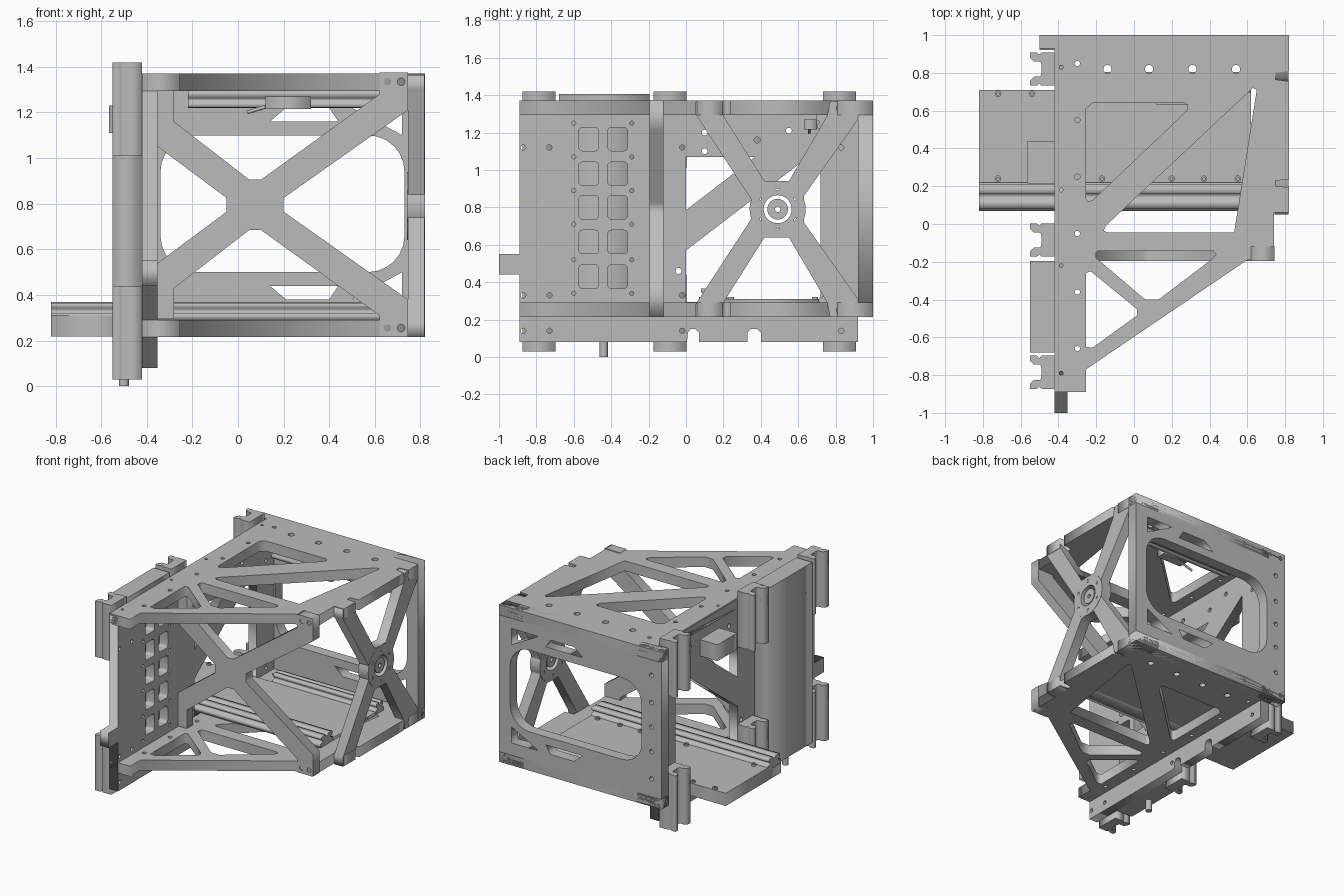
import bpy, bmesh, math
from mathutils import Vector

cube = bpy.data.objects.get("Cube")
if cube:
    bpy.data.objects.remove(cube, do_unlink=True)

grey = bpy.data.materials.new("machined grey")
grey.use_nodes = True
grey.diffuse_color = (0.5, 0.5, 0.5, 1)
grey.node_tree.nodes["Principled BSDF"].inputs["Base Color"].default_value = (0.5, 0.5, 0.5, 1)


def circle(u, v, r=0.014, n=16):
    return [(u + r * math.cos(2 * math.pi * i / n), v + r * math.sin(2 * math.pi * i / n)) for i in range(n)]


def rounded(u0, u1, v0, v1, r, n=6):
    pts = []
    corners = [(u1 - r, v1 - r), (u0 + r, v1 - r), (u0 + r, v0 + r), (u1 - r, v0 + r)]
    for k, (u, v) in enumerate(corners):
        for i in range(n + 1):
            a = math.pi / 2 * (k + i / n)
            pts.append((u + r * math.cos(a), v + r * math.sin(a)))
    return pts


def rect(u0, u1, v0, v1):
    return [(u0, v0), (u1, v0), (u1, v1), (u0, v1)]


def plate(name, axis, lo, hi, outline, holes=()):
    """Extrude a flat profile with holes from lo to hi along an axis."""
    cu = bpy.data.curves.new(name + " profile", "CURVE")
    cu.dimensions = "2D"
    cu.fill_mode = "BOTH"
    cu.extrude = (hi - lo) / 2
    for pts in [outline, *holes]:
        s = cu.splines.new("POLY")
        s.points.add(len(pts) - 1)
        for p, (u, v) in zip(s.points, pts):
            p.co = (u, v, 0, 1)
        s.use_cyclic_u = True
    tmp = bpy.data.objects.new(name + " profile", cu)
    bpy.context.scene.collection.objects.link(tmp)
    bpy.context.view_layer.update()
    me = bpy.data.meshes.new_from_object(tmp.evaluated_get(bpy.context.evaluated_depsgraph_get()))
    bpy.data.objects.remove(tmp, do_unlink=True)
    bpy.data.curves.remove(cu)
    mid = (lo + hi) / 2
    for vert in me.vertices:
        u, v, w = vert.co
        w += mid
        vert.co = Vector({"x": (w, u, v), "y": (u, w, v), "z": (u, v, w)}[axis])
    bm = bmesh.new()
    bm.from_mesh(me)
    bmesh.ops.remove_doubles(bm, verts=bm.verts, dist=0.0002)
    bmesh.ops.recalc_face_normals(bm, faces=bm.faces)
    bm.to_mesh(me)
    bm.free()
    me.name = name
    me.materials.clear()
    me.materials.append(grey)
    ob = bpy.data.objects.new(name, me)
    bpy.context.scene.collection.objects.link(ob)
    return ob


def box(name, x, y, z):
    return plate(name, "z", z[0], z[1], rect(*x, *y))


def flip(pts, c):
    """Mirror a profile about the level v = c."""
    return [(u, 2 * c - v) for u, v in pts]


# Top and bottom decks: tapered outline with truss cutouts
deck = [(-0.5, 1), (0.82, 1), (0.82, 0.81), (0.75, 0.8), (0.75, 0.765), (0.82, 0.755), (0.82, 0.235),
        (0.75, 0.23), (0.75, 0.2), (0.82, 0.195), (0.82, 0.06), (0.74, 0.06), (0.74, -0.19), (0.6, -0.19),
        (-0.255, -0.77), (-0.255, -0.89), (-0.42, -0.89), (-0.42, 0.93), (-0.5, 0.93)]
truss = [
    [(-0.255, 0.61), (-0.255, 0.14), (-0.245, 0.12), (-0.22, 0.125), (0.28, 0.6), (0.285, 0.63), (0.27, 0.64), (-0.22, 0.64)],
    [(0.65, 0.71), (0.63, 0.72), (-0.15, -0.01), (-0.16, -0.035), (-0.14, -0.045), (0.53, -0.045)],
    [(-0.2, -0.15), (-0.19, -0.143), (0.42, -0.143), (0.435, -0.16), (0.42, -0.18), (0.13, -0.4), (0.06, -0.4), (-0.2, -0.18)],
    [(-0.255, -0.26), (-0.23, -0.25), (0.015, -0.45), (0.015, -0.485), (-0.22, -0.655), (-0.255, -0.65)],
]
deck_holes = [circle(x, 0.82, 0.022) for x in (-0.14, 0.08, 0.31, 0.54)]
deck_holes += [circle(-0.3, y) for y in (0.85, 0.55, 0.25, -0.05, -0.36, -0.66)]
deck_holes += [circle(-0.385, y, 0.01) for y in (0.83, 0.18, -0.22, -0.79)]
for name, lo in (("top_deck", 1.295), ("bottom_deck", 0.215)):
    plate(name, "z", lo, lo + 0.075, deck, truss + deck_holes)

# Left wall with front tab, cable notches, pocket grid and diagonal bracing
wall = [(-0.89, 0.08), (0.035 - 0.03, 0.08), (0.01, 0.13), (0.025, 0.15), (0.05, 0.15), (0.07, 0.13), (0.07, 0.08),
        (0.33, 0.08), (0.33, 0.13), (0.345, 0.15), (0.38, 0.15), (0.4, 0.13), (0.4, 0.08), (0.92, 0.08),
        (0.92, 1.36), (-0.89, 1.36), (-0.89, 0.55), (-1, 0.55), (-1, 0.44), (-0.89, 0.44)]
wall_cuts = [[(0, 1.07), (0.37, 1.07), (0, 0.785)], [(0, 0.57), (0.72, 1.12), (0.72, 0.295), (0, 0.295)]]
for z in (0.43, 0.615, 0.8, 0.98, 1.165):
    for y in (-0.52, -0.365):
        wall_cuts.append(rounded(y - 0.053, y + 0.053, z - 0.063, z + 0.063, 0.02, 3))
for y in (-0.87, -0.73, -0.02, 0.83):
    wall_cuts += [circle(y, z) for z in (0.14, 0.33, 1.12)]
wall_cuts += [circle(y, z, 0.011) for y in (-0.6, -0.29) for z in (0.34, 0.52, 0.71, 0.89, 1.07, 1.25)]
wall_cuts += [circle(y, z, 0.016) for y, z in ((0.1, 1.2), (0.1, 1.1), (0.38, 1.16), (0.55, 1.21), (-0.04, 0.46))]
plate("left_wall", "x", -0.42, -0.352, wall, wall_cuts)

# Back panel: large rounded window, corner lightening cuts and bolt rows
upper_cuts = [[(0.14, 1.16), (0.44, 1.16), (0.4, 1.22), (0.21, 1.22)], [(0.5, 1.22), (0.72, 1.22), (0.72, 1.1)]]
back_cuts = [rounded(-0.34, 0.73, 0.5, 1.1, 0.16)] + upper_cuts + [flip(c, 0.8) for c in upper_cuts]
back_cuts += [circle(x, z, 0.016) for x in (-0.46, -0.3, -0.14, 0.08, 0.31, 0.54, 0.77) for z in (0.255, 1.33)]
back_cuts += [circle(-0.42, z, 0.016) for z in (0.42, 0.62, 0.8, 0.98, 1.18)]
plate("back_panel", "y", 0.92, 1.0, rect(-0.5, 0.82, 0.215, 1.37), back_cuts)

# Front cross brace, built as its upper half mirrored downward
upper = [(-0.352, 1.05), (-0.352, 1.295), (-0.28, 1.295), (-0.28, 1.27), (0.05, 0.905), (0.1, 0.905), (0.62, 1.28),
         (0.62, 1.375), (0.745, 1.375), (0.745, 1.21), (0.2, 0.825)]
upper[3:4] = [(-0.28, 1.16), (0.05, 0.905)]
mid_level = 0.795
cross = [(-0.05, 0.825)] + upper
cross += flip(cross, mid_level)[::-1]
bolts = [circle(x, z, 0.017) for x in (0.655, 0.715) for z in (0.255, 1.335)]
plate("front_cross_brace", "y", -0.195, -0.12, cross, bolts)

# Right cross brace with round hub
half = [(0.35, 0.84), (0.05, 1.3), (0.05, 1.365), (0.19, 1.365), (0.2, 1.29), (0.42, 0.94), (0.55, 0.94),
        (0.755, 1.29), (0.77, 1.365), (0.92, 1.365), (0.92, 1.27), (0.63, 0.86)]
side = half + flip(half, 0.79)[::-1]
bolts = [circle(y, z, 0.017) for y in (0.08, 0.15, 0.82) for z in (0.25, 1.33)]
plate("right_cross_brace", "x", 0.745, 0.818, side, [circle(0.49, 0.79, 0.11, 32)] + bolts)
hub_bolts = [circle(0.49 + 0.115 * math.sin(a), 0.79 + 0.115 * math.cos(a), 0.012)
             for a in [i * math.pi / 3 for i in range(6)]]
plate("right_hub", "x", 0.74, 0.82, circle(0.49, 0.79, 0.15, 40), [circle(0.49, 0.79, 0.075, 32)] + hub_bolts)
plate("hub_bearing", "x", 0.75, 0.81, circle(0.49, 0.79, 0.055, 32), [circle(0.49, 0.79, 0.015)])

# Vertical slide carriages on the outside of the left wall
for i, yc in enumerate((-0.785, -0.085, 0.82)):
    edge = [(-0.42, 0.088), (-0.49, 0.088), (-0.5, 0.075), (-0.515, 0.088), (-0.55, 0.088), (-0.55, 0.06),
            (-0.53, 0.04), (-0.495, 0.04), (-0.49, 0.02)]
    prof = [(x, yc + d) for x, d in edge] + [(x, yc - d) for x, d in reversed(edge)]
    for j, z in enumerate((0.03, 1.01)):
        plate(f"carriage_{i}_{j}", "z", z, z + 0.41, prof)

# Drive housing, output peg and small motor block
box("drive_housing", (-0.55, -0.42), (-0.68, -0.195), (0.08, 1.405))
plate("drive_peg", "z", 0, 0.1, circle(-0.5, -0.44, 0.022))
box("motor_block", (-0.565, -0.42), (0.215, 0.44), (1.11, 1.23))

# Horizontal stage: thin bed inside, thick end outside
box("stage_bed", (-0.45, 0.62), (0.2, 0.71), (0.288, 0.31))
box("stage_end", (-0.82, -0.422), (0.07, 0.71), (0.217, 0.31))
for i, (x, y) in enumerate([(-0.72, 0.69), (-0.54, 0.69)] + [(x, 0.24) for x in (-0.72, -0.17, 0.2, 0.37, 0.55)]):
    plate(f"stage_screw_{i}", "z", 0.3, 0.322, circle(x, y, 0.017), [circle(x, y, 0.008, 8)])


# Grooved slide rails along x
def rail(name, x0, x1, yc, w, z, up=1):
    edge = [(1, 0), (1, 0.03), (0.65, 0.035), (0.6, 0.045), (0.85, 0.055), (0.85, 0.075), (0.2, 0.078), (0.15, 0.065)]
    prof = [(yc + d * w, z + up * h) for d, h in edge] + [(yc - d * w, z + up * h) for d, h in reversed(edge)]
    plate(name, "x", x0, x1, prof)


rail("front_rail", -0.82, 0.62, 0.145, 0.075, 0.29)
rail("back_rail", -0.22, 0.62, 0.76, 0.045, 0.288)
rail("upper_rail", -0.22, 0.62, 0.74, 0.045, 1.297, -1)

# Reader head with its cable
box("reader_head", (0.12, 0.32), (0.63, 0.7), (1.215, 1.27))
cable = bpy.data.curves.new("reader_cable", "CURVE")
cable.dimensions = "3D"
cable.bevel_depth = 0.008
sp = cable.splines.new("BEZIER")
sp.bezier_points.add(1)
for p, co in zip(sp.bezier_points, ((0.12, 0.66, 1.225), (0.04, 0.66, 1.2))):
    p.co = co
    p.handle_left_type = p.handle_right_type = "AUTO"
cable.materials.append(grey)
bpy.context.scene.collection.objects.link(bpy.data.objects.new("reader_cable", cable))
